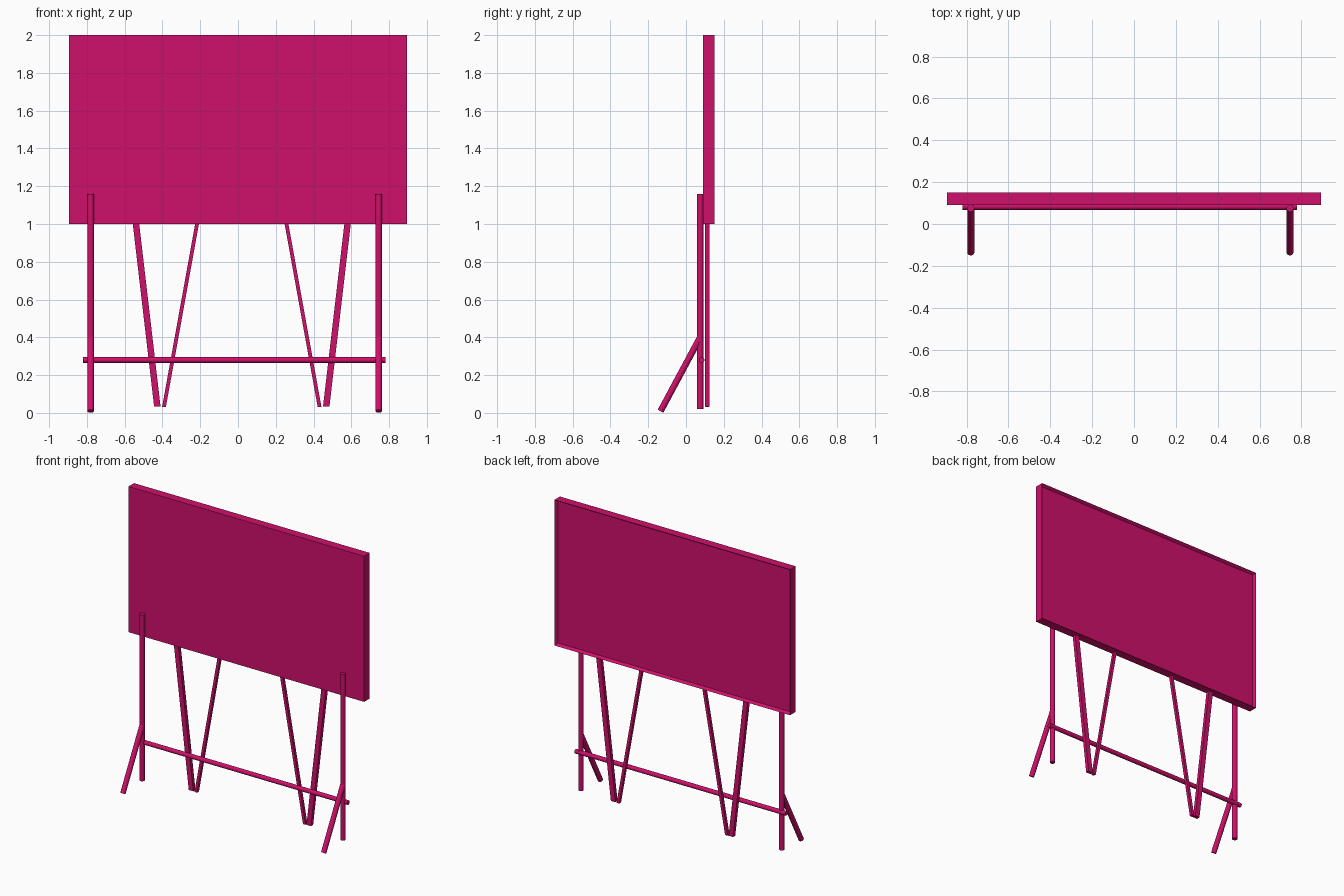
import bpy
import bmesh
from mathutils import Vector

if "Cube" in bpy.data.objects:
    bpy.data.objects.remove(bpy.data.objects["Cube"], do_unlink=True)

# Single magenta paint
paint = bpy.data.materials.new("magenta")
paint.use_nodes = True
colour = (0.62, 0.005, 0.145, 1)
paint.diffuse_color = colour
paint.node_tree.nodes["Principled BSDF"].inputs["Base Color"].default_value = colour


def tube(name, start, end, radius):
    """Round tube between two points."""
    a, b = Vector(start), Vector(end)
    bpy.ops.mesh.primitive_cylinder_add(vertices=24, radius=radius,
                                        depth=(b - a).length, location=(a + b) / 2)
    ob = bpy.context.object
    ob.name = name
    ob.rotation_euler = (b - a).to_track_quat("Z", "Y").to_euler()
    ob.data.materials.append(paint)
    bpy.ops.object.shade_smooth_by_angle()
    return ob


def slat(name, top, bottom, width, y, depth):
    """Slanted flat bar with level ends; top and bottom are (x, z)."""
    bm = bmesh.new()
    bmesh.ops.create_cube(bm, size=1)
    for v in bm.verts:
        x, z = top if v.co.z > 0 else bottom
        v.co = (x + v.co.x * width, y + v.co.y * depth, z)
    return finish(name, bm)


def finish(name, bm):
    mesh = bpy.data.meshes.new(name)
    bm.to_mesh(mesh)
    bm.free()
    mesh.materials.append(paint)
    ob = bpy.data.objects.new(name, mesh)
    bpy.context.collection.objects.link(ob)
    return ob


# Board: box with a thin raised rim around a recessed back
bm = bmesh.new()
bmesh.ops.create_cube(bm, size=1)
for v in bm.verts:
    v.co = (v.co.x * 1.79, 0.12 + v.co.y * 0.06, 1.5 + v.co.z)
back = max(bm.faces, key=lambda f: f.calc_center_median().y)
bmesh.ops.inset_region(bm, faces=[back], thickness=0.018)
for v in back.verts:
    v.co.y -= 0.02
finish("board", bm)

# Round posts with their forward struts
for side, x in (("right", -0.78), ("left", 0.745)):
    tube(side + "_post", (x, 0.075, 0.02), (x, 0.075, 1.16), 0.017)
    tube(side + "_strut", (x, 0.075, 0.40), (x, -0.135, 0.009), 0.017)

# Horizontal crossbar behind the posts
tube("crossbar", (-0.82, 0.083, 0.28), (0.78, 0.083, 0.28), 0.015)

# Slanted legs, mirrored about a line just off centre
middle = 0.02
for side, s in (("right", -1), ("left", 1)):
    slat(side + "_outer_leg", (middle + s * 0.56, 1.0), (middle + s * 0.447, 0.033),
         0.034, 0.112, 0.024)
    slat(side + "_inner_leg", (middle + s * 0.237, 1.0), (middle + s * 0.412, 0.03),
         0.02, 0.112, 0.02)
